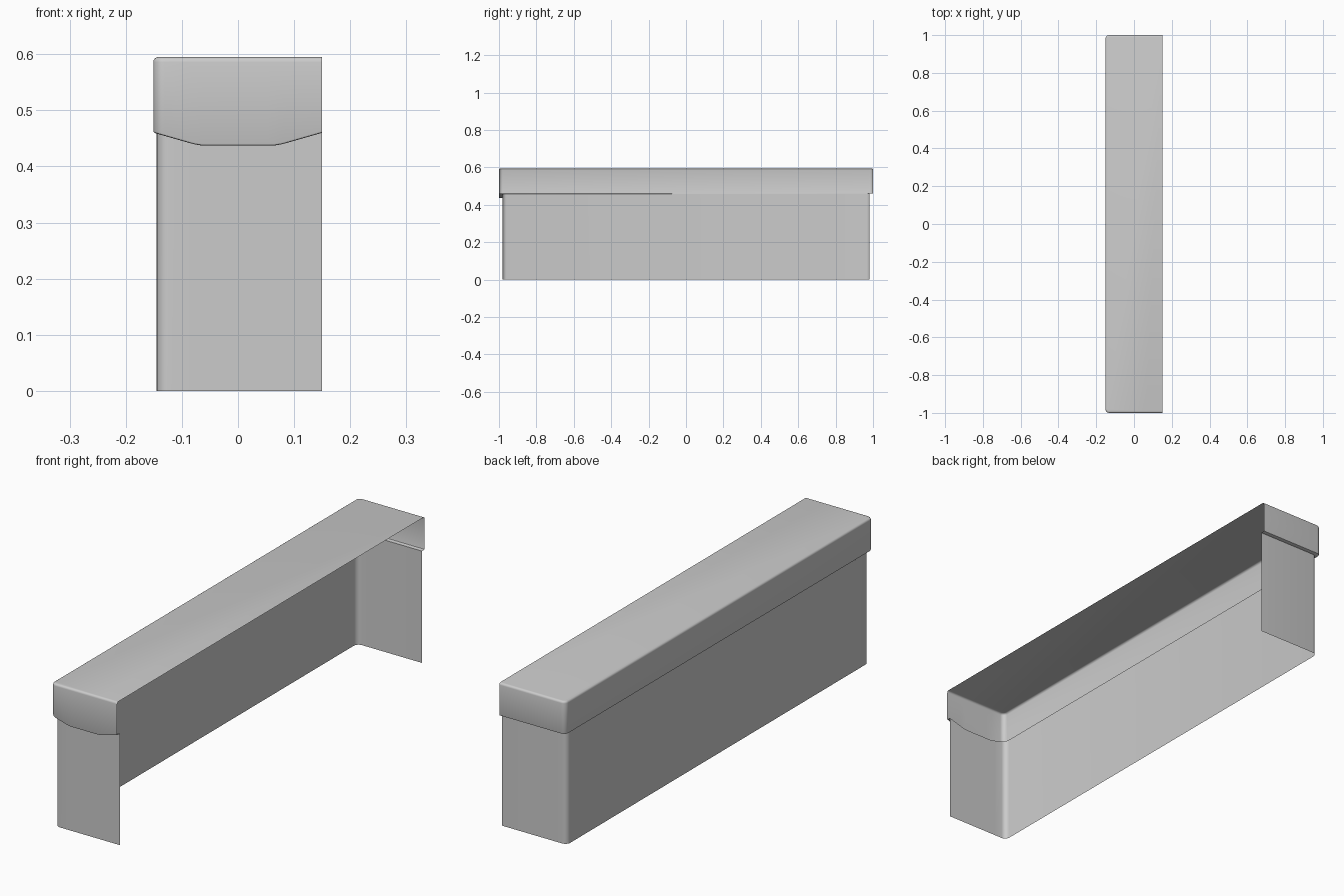
import bpy, bmesh, math

if "Cube" in bpy.data.objects:
    bpy.data.objects.remove(bpy.data.objects["Cube"])

RIGHT = 0.15                      # open side of the shell
DIP_X = [0.15, 0.085, 0.075, 0.065, 0.055, -0.055, -0.065, -0.075, -0.085]


def path(left, end, radius, steps=6):
    """U-shaped plan: front wall, rounded corner, long wall, corner, back wall."""
    pts = [(x, -end) for x in DIP_X]
    for sign in (-1, 1):
        for i in range(steps + 1):
            t = i / steps if sign < 0 else 1 - i / steps
            a = t * math.pi / 2
            pts.append((left + radius * (1 - math.sin(a)),
                        sign * (end - radius * (1 - math.cos(a)))))
    pts.append((RIGHT, end))
    return pts


def rim(x, y):
    """Height of the lid's lower edge, which dips in the middle of the front."""
    if y > -0.9:
        return 0.46
    d = min(abs(x), 0.15)
    if d <= 0.055:
        return 0.437
    if d < 0.085:
        return 0.437 + 0.0045 * ((d - 0.055) / 0.03) ** 2
    return 0.4415 + 0.0185 * (d - 0.085) / 0.065


def ring(plan, z=None, lift=0.0):
    return [(x, y, rim(x, y) + lift if z is None else z) for x, y in plan]


def loft(name, rings, cap=False):
    bm = bmesh.new()
    rows = [[bm.verts.new(p) for p in r] for r in rings]
    for a, b in zip(rows, rows[1:]):
        for i in range(len(a) - 1):
            bm.faces.new((a[i], b[i], b[i + 1], a[i + 1]))
    if cap:
        bm.faces.new(rows[-1])
    bmesh.ops.recalc_face_normals(bm, faces=bm.faces)
    top = max(bm.faces, key=lambda f: f.calc_center_median().z)
    if cap and top.normal.z < 0:
        bmesh.ops.reverse_faces(bm, faces=bm.faces)
    if not cap and min(bm.faces, key=lambda f: f.calc_center_median().x).normal.x > 0:
        bmesh.ops.reverse_faces(bm, faces=bm.faces)
    me = bpy.data.meshes.new(name)
    bm.to_mesh(me)
    bm.free()
    ob = bpy.data.objects.new(name, me)
    bpy.context.collection.objects.link(ob)
    bpy.ops.object.select_all(action='DESELECT')
    ob.select_set(True)
    bpy.context.view_layer.objects.active = ob
    bpy.ops.object.shade_smooth_by_angle(angle=math.radians(35))
    return ob


def lid_plan(inset):
    return path(-0.151 + inset, 1.0 - inset, 0.02 - inset)


body_plan = path(-0.145, 0.982, 0.022)

# Lower walls, open at the bottom and on the right
loft("lower_walls", [ring(body_plan, 0.0), ring(body_plan)])

# Lid: underside ledge, softened lower edge, skirt, rounded top edge, flat top
R = 0.009
lid = [ring(body_plan), ring(lid_plan(0.003)),
       ring(lid_plan(0.001), lift=0.001), ring(lid_plan(0), lift=0.004)]
for i in range(5):
    a = i / 4 * math.pi / 2
    lid.append(ring(lid_plan(R * (1 - math.cos(a))), 0.595 - R * (1 - math.sin(a))))
loft("lid", lid, cap=True)
